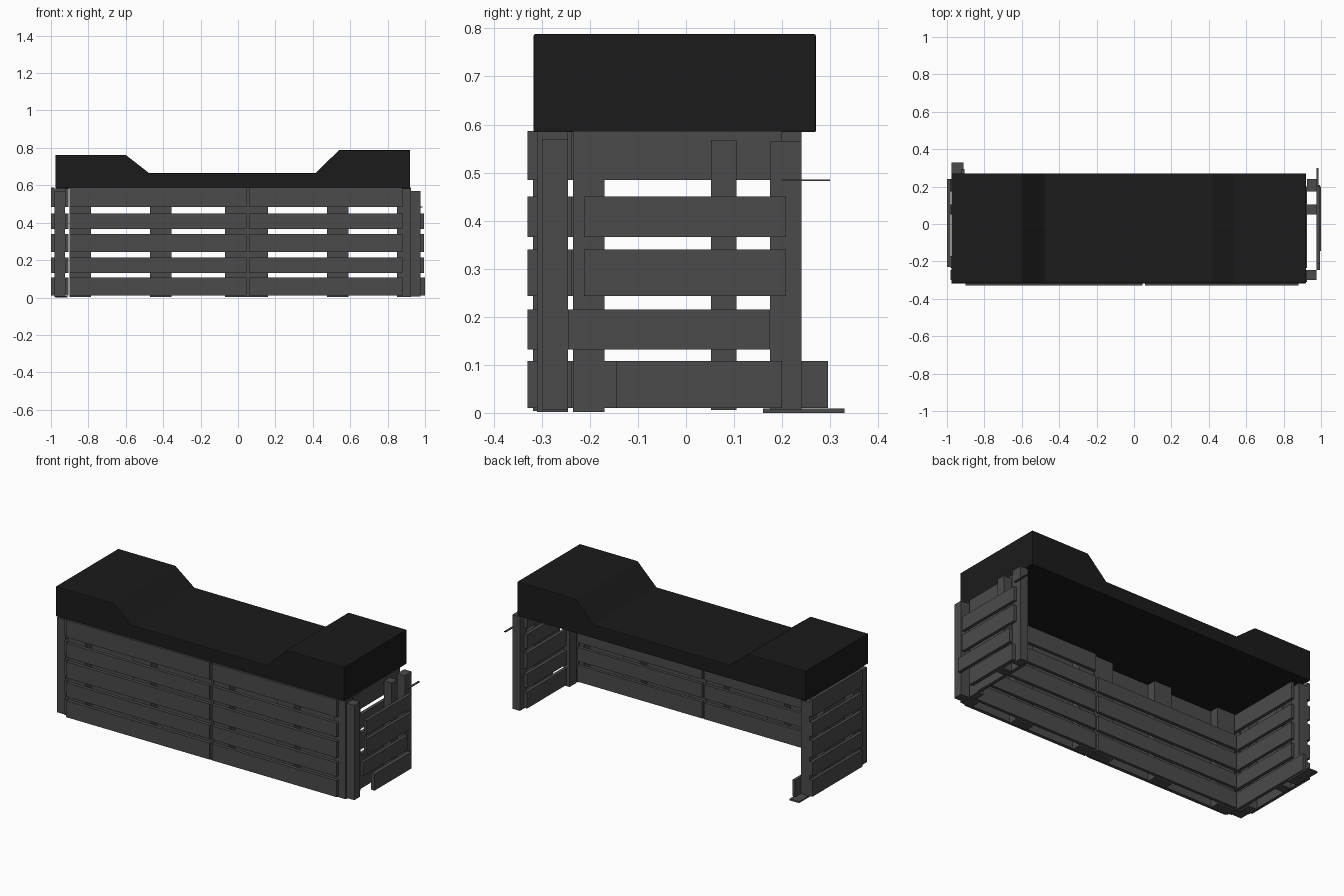
import bpy, bmesh

if "Cube" in bpy.data.objects:
    bpy.data.objects.remove(bpy.data.objects["Cube"])


def material(name, r, g, b):
    m = bpy.data.materials.new(name)
    m.diffuse_color = (r, g, b, 1)
    m.use_nodes = True
    m.node_tree.nodes["Principled BSDF"].inputs["Base Color"].default_value = m.diffuse_color
    return m


WOOD = material("dark grey wood", 0.069, 0.069, 0.069)
FABRIC = material("black fabric", 0.0108, 0.0108, 0.0108)


def finish(name, bm, mat):
    bmesh.ops.recalc_face_normals(bm, faces=bm.faces)
    me = bpy.data.meshes.new(name)
    bm.to_mesh(me)
    bm.free()
    me.materials.append(mat)
    ob = bpy.data.objects.new(name, me)
    bpy.context.collection.objects.link(ob)
    return ob


def board(name, x, y, z):
    # Box given by its (min, max) on each axis
    bm = bmesh.new()
    bmesh.ops.create_cube(bm, size=1)
    for v in bm.verts:
        v.co = [r[0] if c < 0 else r[1] for c, r in zip(v.co, (x, y, z))]
    return finish(name, bm, WOOD)


# Cushion: side profile extruded front to back, with barely softened edges
profile = [(-0.977, 0.584), (-0.977, 0.762), (-0.60, 0.762), (-0.475, 0.665),
           (0.415, 0.665), (0.54, 0.788), (0.92, 0.788), (0.92, 0.584)]
bm = bmesh.new()
face = bm.faces.new([bm.verts.new((x, -0.317, z)) for x, z in profile])
ext = bmesh.ops.extrude_face_region(bm, geom=[face])
for v in ext["geom"]:
    if isinstance(v, bmesh.types.BMVert):
        v.co.y = 0.27
cushion = finish("cushion", bm, FABRIC)
bev = cushion.modifiers.new("soft edges", "BEVEL")
bev.width = 0.003
bev.segments = 2

# Heights of the five slat rows, bottom to top
ROWS = [(0.01, 0.108), (0.132, 0.215), (0.243, 0.34), (0.366, 0.45), (0.485, 0.587)]

# Front wall: two pallets with slats on both faces of the uprights
pallets = {"left": ((-0.90, 0.045), [(-0.90, -0.785), (-0.47, -0.355), (-0.07, 0.045)]),
           "right": ((0.06, 0.88), [(0.06, 0.16), (0.475, 0.59), (0.85, 0.88)])}
for side, (span, posts) in pallets.items():
    for i, z in enumerate(ROWS):
        board(f"front_{side}_outer_slat_{i}", span, (-0.33, -0.31), z)
        if not (side == "left" and i == 4):   # the top inner slat is missing
            board(f"front_{side}_inner_slat_{i}", span, (-0.255, -0.237), z)
    for i, x in enumerate(posts):
        board(f"front_{side}_upright_{i}", x, (-0.31, -0.255), (0.002, 0.585))
board("front_centre_strip", (0.045, 0.06), (-0.318, -0.25), (0.004, 0.585))
board("front_right_corner_post", (0.88, 0.925), (-0.31, -0.245), (0.002, 0.585))
board("inner_right_corner_post", (0.885, 0.926), (-0.235, -0.17), (0.002, 0.583))
board("inner_left_corner_post", (-0.982, -0.925), (-0.235, -0.17), (0.002, 0.583))

# Side walls: uprights shared by both ends, slats outside and inside
uprights = [((-0.30, -0.245), 0.57), ((0.052, 0.105), 0.568), ((0.175, 0.24), 0.565)]
for i, (y, top) in enumerate(uprights):
    board(f"left_upright_{i}", (-0.982, -0.925), y, (0.006, top))
    board(f"right_upright_{i}", (0.925, 0.975), y, (0.006, top))

right_spans = [(-0.145, 0.20), (-0.245, 0.175), (-0.212, 0.208), (-0.212, 0.208)]
for i, z in enumerate(ROWS):
    board(f"left_outer_slat_{i}", (-1.0, -0.982), (-0.23, 0.24), z)
    board(f"left_inner_slat_{i}", (-0.925, -0.907), (-0.31, 0.295 if i == 0 else 0.20), z)
    board(f"right_inner_slat_{i}", (0.905, 0.925), (-0.235, 0.20), z)
    if i < 4:                                  # top outer slat is missing
        board(f"right_outer_slat_{i}", (0.977, 1.0 - 0.005 * (i > 0)), right_spans[i], z)

# Loose thin pieces: plate under the left wall, sliver behind the right wall
board("left_base_plate", (-0.975, -0.912), (0.16, 0.33), (0.0, 0.009))
board("right_loose_sliver", (0.975, 0.987), (0.20, 0.30), (0.482, 0.486))
